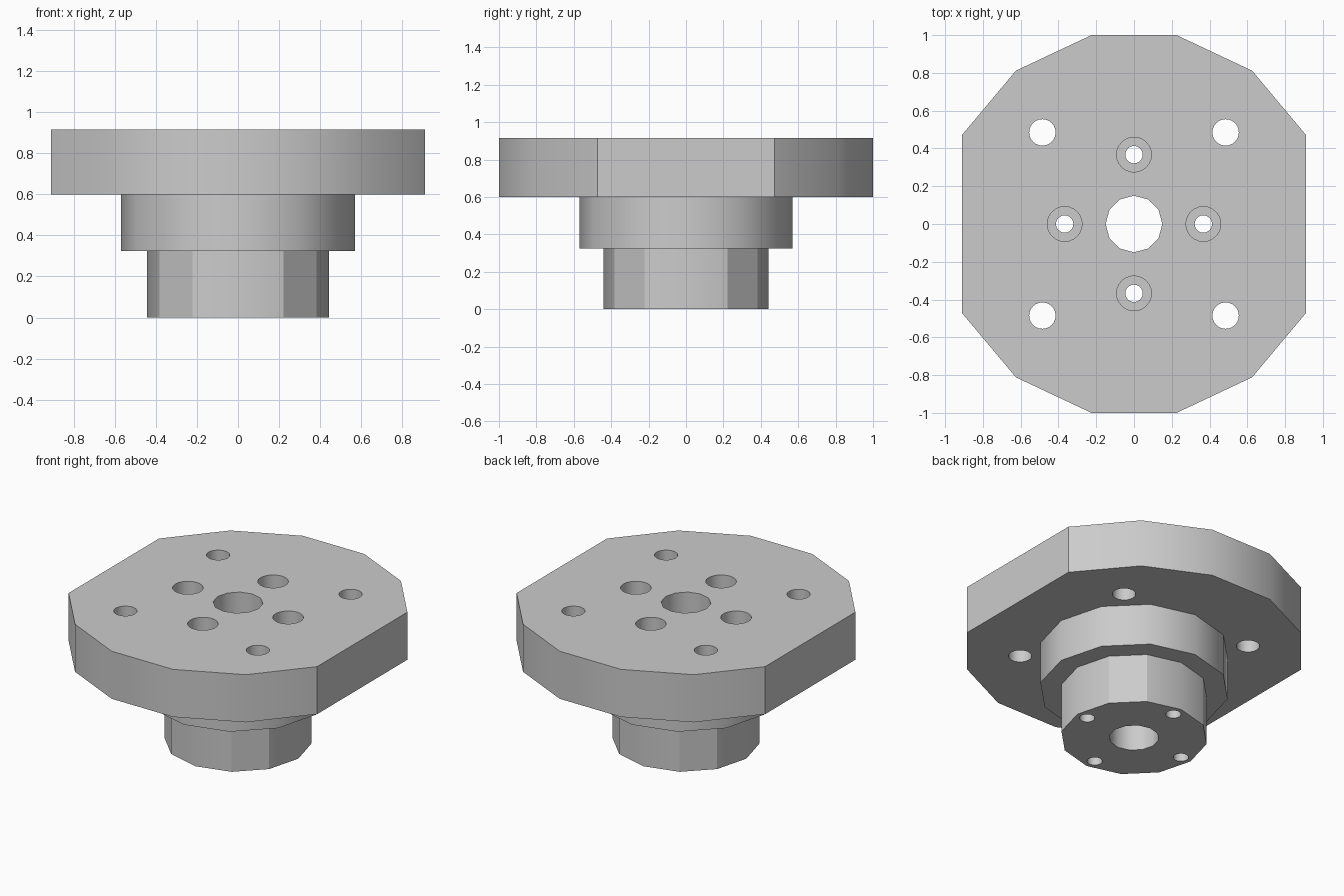
import bpy, bmesh, math

if "Cube" in bpy.data.objects:
    bpy.data.objects.remove(bpy.data.objects["Cube"])

BASE, STEP, SEAT, TOP = 0.0, 0.325, 0.6, 0.915
bm = bmesh.new()


def loop(points, z):
    """Closed ring of vertices with its edges."""
    verts = [bm.verts.new((x, y, z)) for x, y in points]
    for a, b in zip(verts, verts[1:] + verts[:1]):
        bm.edges.new((a, b))
    return verts


def circle(radius, sides, cx=0.0, cy=0.0):
    turn = 2 * math.pi / sides
    return [(cx + radius * math.cos(i * turn), cy + radius * math.sin(i * turn))
            for i in range(sides)]


def wall(points, low, high):
    """Upright band; returns its bottom and top rings."""
    a, b = loop(points, low), loop(points, high)
    for i in range(len(a)):
        j = (i + 1) % len(a)
        bm.faces.new((a[i], a[j], b[j], b[i]))
    return a, b


def cap(*rings):
    """Flat face bounded by an outer ring and any hole rings."""
    edges = [bm.edges.get((a, b)) for r in rings for a, b in zip(r, r[1:] + r[:1])]
    bmesh.ops.triangle_fill(bm, use_beauty=True, use_dissolve=False, edges=edges)


# Flange outline: one quadrant mirrored around both axes
quarter = [(0.91, 0.472), (0.625, 0.812), (0.225, 1.0)]
half = quarter + [(-x, y) for x, y in reversed(quarter)]
outline = half + [(-x, -y) for x, y in half]

# Three stacked tiers
flange_low, flange_top = wall(outline, SEAT, TOP)
collar_low, collar_top = wall(circle(0.57, 12), STEP, SEAT)
spigot_low, spigot_top = wall(circle(0.442, 12), BASE, STEP)

# Central bore and corner bolt holes
bore_low, bore_top = wall(circle(0.15, 12), BASE, TOP)
corners = [wall(circle(0.07, 24, x, y), SEAT, TOP)
           for x in (-0.485, 0.485) for y in (-0.485, 0.485)]

# Counterbored screw holes
screw_low, screw_top = [], []
for x, y in ((0.367, 0), (-0.367, 0), (0, 0.367), (0, -0.367)):
    low, neck = wall(circle(0.046, 24, x, y), BASE, SEAT)
    floor, rim = wall(circle(0.092, 24, x, y), SEAT, TOP)
    cap(floor, neck)
    screw_low.append(low)
    screw_top.append(rim)

# Flat faces between the tiers
cap(flange_top, bore_top, *screw_top, *[c[1] for c in corners])
cap(flange_low, collar_top, *[c[0] for c in corners])
cap(collar_low, spigot_top)
cap(spigot_low, bore_low, *screw_low)
bmesh.ops.recalc_face_normals(bm, faces=bm.faces)

# Smooth shading, with sharp corners and flat diagonal facets on the spigot
for face in bm.faces:
    face.smooth = True
spigot = set(spigot_low)
for edge in bm.edges:
    edge.smooth = edge.calc_face_angle(math.pi) < math.radians(32)
    for v in edge.verts:
        upright = abs(edge.verts[0].co.z - edge.verts[1].co.z) > 0.1
        if v in spigot and upright and min(abs(v.co.x), abs(v.co.y)) > 0.1:
            edge.smooth = False

mesh = bpy.data.meshes.new("flange_hub")
bm.to_mesh(mesh)
bm.free()
hub = bpy.data.objects.new("flange_hub", mesh)
bpy.context.collection.objects.link(hub)

# Plain grey metal
grey = bpy.data.materials.new("light_grey")
grey.use_nodes = True
colour = (0.6, 0.6, 0.6, 1.0)
grey.diffuse_color = colour
grey.node_tree.nodes["Principled BSDF"].inputs["Base Color"].default_value = colour
mesh.materials.append(grey)
